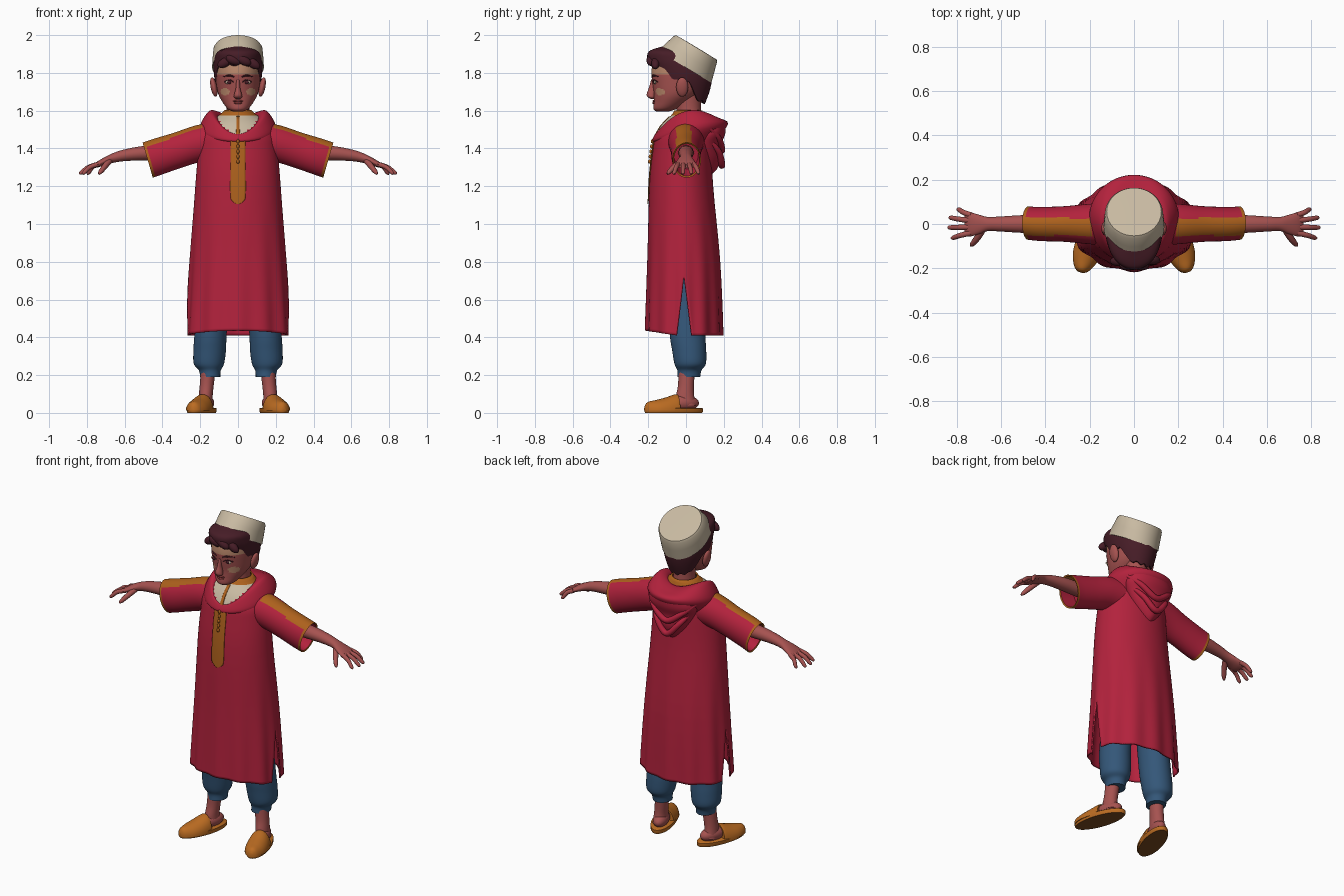
import bpy, bmesh
from math import sin, cos, pi, radians
from mathutils import Vector, Matrix
from mathutils.bvhtree import BVHTree

if "Cube" in bpy.data.objects:
    bpy.data.objects.remove(bpy.data.objects["Cube"])

def material(name, *rgb):
    m = bpy.data.materials.new(name)
    m.use_nodes = True
    m.diffuse_color = (*rgb, 1)
    m.node_tree.nodes["Principled BSDF"].inputs["Base Color"].default_value = (*rgb, 1)
    return m

RED, GOLD = material("robe red", .45, .016, .046), material("trim gold", .42, .12, .012)
CREAM, BLUE = material("cap cream", .58, .49, .36), material("trouser blue", .034, .095, .19)
SKIN, TAN = material("skin", .38, .085, .08), material("light skin", .5, .25, .15)
HAIR, LIP = material("hair", .062, .012, .02), material("lip", .27, .045, .045)
LEATHER, SOLE = material("slipper leather", .5, .15, .016), material("slipper sole", .2, .07, .015)

def smooth(rows, n=5):
    """Rows of numbers refined along a Catmull-Rom curve."""
    out, last = [], len(rows) - 1
    for i in range(last):
        p = [rows[max(0, min(last, i + k))] for k in (-1, 0, 1, 2)]
        for t in [s / n for s in range(n)]:
            out.append(tuple(.5 * (2*b + (c-a)*t + (2*a - 5*b + 4*c - d)*t*t + (3*b - a - 3*c + d)*t**3)
                             for a, b, c, d in zip(*p)))
    return out + [tuple(rows[-1])]

def at(rows, key):
    """Row values interpolated at the given first column."""
    for a, b in zip(rows, rows[1:]):
        if key <= b[0]:
            t = max(0, (key - a[0]) / (b[0] - a[0]))
            return [p + (q - p) * t for p, q in zip(a, b)]
    return rows[-1]

def finish(name, bm, mats, mirror=False, rule=None, thick=0, xf=None):
    bmesh.ops.remove_doubles(bm, verts=bm.verts, dist=1e-4)
    bmesh.ops.recalc_face_normals(bm, faces=bm.faces)
    for f in bm.faces:
        f.material_index = int(rule(f.calc_center_median())) if rule else 0
    if xf:
        bm.transform(xf)
    me = bpy.data.meshes.new(name)
    bm.to_mesh(me)
    bm.free()
    for m in mats:
        me.materials.append(m)
    me.shade_smooth()
    me.set_sharp_from_angle(angle=radians(45))
    ob = bpy.data.objects.new(name, me)
    bpy.context.scene.collection.objects.link(ob)
    if thick:
        s = ob.modifiers.new("Thickness", "SOLIDIFY")
        s.thickness, s.offset = thick, 0
    if mirror:
        ob.modifiers.new("Mirror", "MIRROR")
    return ob

def skin(name, sheets, *mats, wrap=True, cap=True, **kw):
    """Bridge rows of points into a surface."""
    bm = bmesh.new()
    for rows in sheets:
        vs = [[bm.verts.new(p) for p in row] for row in rows]
        n = len(rows[0])
        for a, b in zip(vs, vs[1:]):
            for i in range(n if wrap else n - 1):
                k = (i + 1) % n
                bm.faces.new((a[i], a[k], b[k], b[i]))
        if wrap and cap:
            bm.faces.new(vs[0])
            bm.faces.new(vs[-1])
    return finish(name, bm, mats, **kw)

def ring(c, u, v, n=40):
    c, u, v = Vector(c), Vector(u), Vector(v)
    return [c + u * cos(2*pi*i/n) + v * sin(2*pi*i/n) for i in range(n)]

def upright(name, rows, *mats, n=40, fine=5, **kw):
    """Stack of ellipses: height, centre y, half width, half depth, centre x."""
    rows = smooth([(tuple(r) + (0,))[:5] for r in rows], fine)
    return skin(name, [[ring((x, y, z), (rx, 0, 0), (0, ry, 0), n) for z, y, rx, ry, x in rows]], *mats, **kw)

def tube(name, rows, mat, **kw):
    rows, rings = smooth(rows), []
    for i, r in enumerate(rows):
        t = Vector(rows[min(i+1, len(rows)-1)][:3]) - Vector(rows[max(i-1, 0)][:3])
        u = t.cross(Vector((0, .2, 1))).normalized()
        rings.append(ring(r[:3], u * r[3], t.cross(u).normalized() * r[3], 12))
    return skin(name, [rings], mat, **kw)

def ball(name, loc, size, mat, turn=0, **kw):
    bm = bmesh.new()
    bmesh.ops.create_uvsphere(bm, u_segments=24, v_segments=14, radius=1)
    bm.transform(Matrix.Translation(loc) @ Matrix.Rotation(turn, 4, "Y") @ Matrix.Diagonal((*size, 1)))
    return finish(name, bm, [mat], **kw)

def front_finder(ob):
    """Function giving the front surface y of an object at x, z."""
    tree = BVHTree.FromPolygons([v.co for v in ob.data.vertices], [p.vertices[:] for p in ob.data.polygons])
    return lambda x, z: (tree.ray_cast(Vector((x, -2, z)), Vector((0, 1, 0)))[0] or Vector((0, -.1, 0))).y

# Robe: front and back panels, joined above the side slits
ROBE = smooth([(.40, -.01, .275, .2), (.8, -.012, .25, .187), (1.2, -.025, .222, .165), (1.4, -.02, .205, .15),
               (1.47, -.015, .195, .14), (1.53, -.005, .16, .115), (1.575, .01, .095, .083), (1.6, .012, .068, .07)])
def robe_point(side, s, t):
    hem = .41 + .025 * max(0, cos(side + s * pi / 2))
    z = hem + (1.6 - hem) * t
    a = side + s * (pi / 2 - .2 * max(0, (.72 - z) / .31))
    _, cy, rx, ry = at(ROBE, z)
    k = 1 + .025 * cos(12 * a) * max(0, min(1, (1.1 - z) / .6))
    return Vector((rx * k * sin(a), cy - ry * k * cos(a), z))
def robe_colour(c):
    if c.z > 1.575:
        return 1
    return 2 if c.z > 1.47 and abs(c.x) < c.z - 1.44 and c.y < .02 else 0
robe = skin("robe", [[[robe_point(side, i / 24 - 1, j / 80) for i in range(49)] for j in range(81)]
                     for side in (0, pi)], RED, GOLD, CREAM, wrap=False, rule=robe_colour, thick=.008)

# Gold placket and its buttons
robe_front = front_finder(robe)
placket = smooth([(1.105, .006), (1.12, .028), (1.15, .04), (1.3, .04), (1.44, .038), (1.46, .012), (1.57, .009)], 4)
skin("placket", [[[Vector((w * i / 4, robe_front(w * i / 4, z) - .008, z)) for i in range(-4, 5)]
                  for z, w in placket]], GOLD, wrap=False, thick=.004)
for z in [1.33 + k * .027 for k in range(5)]:
    ball("placket_button", (0, robe_front(0, z) - .014, z), (.008, .008, .011), GOLD)

# Hood collar round the neck, the hanging hood and its folds
loops = smooth([(.095, -.02, .11, 1.53, 1.46, .02), (.115, -.025, .128, 1.57, 1.475, .03),
                (.155, .002, .168, 1.56, 1.472, .055), (.203, .022, .2, 1.53, 1.44, 0), (.17, 0, .15, 1.43, 1.43, 0)])
skin("hood_collar", [[[Vector((rx * sin(a), cy - ry * cos(a),
                               zb + (zf - zb) * ((1 + cos(a)) / 2) ** 2 + s * sin(a) ** 2))
                       for a in [pi * i / 32 for i in range(64)]] for rx, cy, ry, zb, zf, s in loops]], RED, cap=False)
upright("hood_bag", [(1.26, .1, .012, .03), (1.29, .105, .045, .058), (1.35, .11, .09, .076), (1.42, .11, .13, .078),
                     (1.48, .12, .155, .088), (1.54, .12, .14, .09)], RED)
for x, top, low in ((.16, 1.51, 1.39), (.125, 1.45, 1.31)):
    mid = (top + low) / 2
    tube("hood_fold", [(-x, .12, top, .01), (-x * .6, .175, mid, .016), (0, .19, low, .018),
                       (x * .6, .175, mid, .016), (x, .12, top, .01)], RED)

# Sleeves with a gold shoulder stripe and cuff edge
rows = smooth([(.1, 0, 1.44, .03, .1, .1), (.21, 0, 1.425, .02, .095, .09), (.32, 0, 1.39, .022, .092, .08),
               (.42, 0, 1.358, .026, .093, .077), (.478, .004, 1.338, .027, .093, .075)], 9)
rows += [(.474, .004, 1.339, .025, .085, .068), (.38, 0, 1.37, .02, .08, .065)]
def sleeve_colour(c):
    stripe = c.x > .19 and c.z > 1.46 - (c.x - .2) * .33 and -.052 < c.y < .027
    return stripe or c.x > .464 + .29 * (c.z - 1.338)
skin("sleeve", [[ring((x, y, z), (ux, 0, uz), (0, ry, 0), 48) for x, y, z, ux, uz, ry in rows]],
     RED, GOLD, mirror=True, rule=sleeve_colour)

# Arms, palms and fingers
rows = smooth([(.37, 0, 1.378, .04, .042), (.5, 0, 1.375, .038, .04), (.6, 0, 1.364, .031, .034),
               (.66, 0, 1.35, .026, .032), (.7, -.002, 1.335, .022, .044), (.74, -.002, 1.317, .017, .054),
               (.765, -.002, 1.305, .009, .045)])
skin("arm", [[ring((x, y, z), (0, ry, 0), (0, 0, rz), 24) for x, y, z, rz, ry in rows]], SKIN, mirror=True)
for y, tip_x, tip_y in ((.04, .8, .065), (.015, .835, .028), (-.014, .84, -.016), (-.04, .825, -.062)):
    tube("finger", [(.735, y, 1.318, .013), ((.74 + tip_x) / 2, (y + tip_y) / 2, 1.302, .012),
                    (tip_x - .01, tip_y, 1.272, .01), (tip_x, tip_y, 1.264, .004)], SKIN, mirror=True)
tube("thumb", [(.68, -.02, 1.335, .016), (.705, -.06, 1.305, .015), (.727, -.088, 1.277, .012),
               (.737, -.098, 1.264, .005)], SKIN, mirror=True)

# Trousers, ankles and slippers
upright("trouser_leg", [(.19, .015, .053, .06, .147), (.225, .018, .058, .064, .149), (.26, .022, .08, .083, .154),
                        (.33, .017, .086, .09, .15), (.42, .008, .085, .094, .145), (.6, .005, .085, .095, .13),
                        (.9, 0, .1, .1, .11)], BLUE, mirror=True)
upright("ankle", [(.04, 0, .04, .055, .172), (.09, -.005, .037, .048, .171), (.15, 0, .037, .042, .165),
                  (.25, .005, .04, .045, .155)], SKIN, mirror=True)
foot_xf = Matrix.Translation((.192, -.065, 0)) @ Matrix.Rotation(radians(18), 4, "Z")
ball("foot", (0, .055, .052), (.044, .085, .042), SKIN, mirror=True, xf=foot_xf)
upright("slipper_sole", [(0, 0, .06, .157), (.006, 0, .064, .161), (.024, 0, .064, .161), (.027, 0, .06, .157)],
        LEATHER, SOLE, fine=1, mirror=True, xf=foot_xf, rule=lambda c: c.z < .001)
rows = smooth([(-.161, .012, .022), (-.145, .034, .045), (-.1, .056, .056), (-.05, .064, .068),
               (0, .063, .084), (.018, .06, .086)])
skin("slipper_upper", [[[(p.x, p.y, max(p.z, .012)) for p in ring((0, y, .012), (w, 0, 0), (0, 0, h))]
                        for y, w, h in rows]], LEATHER, mirror=True, xf=foot_xf)

# Neck and head, with lighter forehead and cheek patches
upright("neck", [(1.5, .02, .075, .075), (1.6, .015, .06, .065), (1.7, .01, .065, .07)], SKIN)
def face_colour(c):
    cheek = ((abs(c.x) - .068) / .024) ** 2 + ((c.z - 1.7) / .02) ** 2 < 1
    return c.y < -.07 and (c.z > 1.792 or cheek)
head = upright("head", [(1.595, -.125, .025, .03), (1.61, -.11, .055, .062), (1.65, -.076, .085, .094),
                        (1.69, -.05, .105, .12), (1.74, -.035, .115, .142), (1.8, -.03, .12, .153),
                        (1.86, -.03, .117, .145), (1.9, -.06, .09, .1), (1.925, -.07, .04, .05)],
               SKIN, TAN, n=80, fine=8, rule=face_colour)
face = front_finder(head)
upright("nose", [(1.662, -.175, .01, .01), (1.672, -.183, .022, .02), (1.688, -.184, .02, .024),
                 (1.72, -.177, .012, .02), (1.765, -.17, .009, .014)], SKIN, n=20)
ball("ear", (.128, -.02, 1.725), (.017, .032, .052), SKIN, turn=.2, mirror=True)
ball("eye", (.047, face(.047, 1.75) + .002, 1.75), (.021, .007, .01), CREAM, mirror=True)
ball("iris", (.047, face(.047, 1.75) - .002, 1.75), (.011, .006, .01), HAIR, mirror=True)
for name, line in (("eyelid", ((.024, 1.752, .003), (.045, 1.763, .003), (.071, 1.752, .003))),
                   ("eyebrow", ((.02, 1.778, .003), (.045, 1.787, .005), (.08, 1.779, .002)))):
    tube(name, [(x, face(x, z), z, r) for x, z, r in line], HAIR, mirror=True)
ball("upper_lip", (0, face(0, 1.651) + .001, 1.651), (.027, .008, .006), LIP)
ball("lower_lip", (0, face(0, 1.641) + .001, 1.641), (.021, .009, .007), LIP)

# Hair shell following a hairline, with a swept fringe
HAIR_SHAPE = smooth([(1.63, .04, .07, .058), (1.7, .002, .105, .122), (1.76, -.01, .123, .147), (1.82, -.02, .129, .16),
                     (1.87, -.037, .126, .167), (1.915, -.08, .105, .115), (1.94, -.085, .035, .04)])
HAIRLINE = [(-1, 1.64), (-.4, 1.66), (-.2, 1.75), (.25, 1.76), (.4, 1.76), (.55, 1.825), (1, 1.842)]
def hair_point(a, t, k=1):
    low = at(HAIRLINE, cos(a))[1] + .006 * sin(11 * a)
    z = low + (1.94 - low) * t
    _, cy, rx, ry = at(HAIR_SHAPE, z)
    return Vector((rx * k * sin(a), cy - ry * k * cos(a), z))
turns = [pi * i / 36 for i in range(72)]
skin("hair", [[[hair_point(a, 0, .9) for a in turns]] + [[hair_point(a, j / 24) for a in turns] for j in range(25)]],
     HAIR, cap=False)
for x, y, z, tilt in ((-.07, -.168, 1.855, -.5), (-.025, -.187, 1.868, .4), (.03, -.187, 1.866, .5), (.08, -.162, 1.85, .6)):
    ball("hair_fringe", (x, y, z), (.042, .022, .024), HAIR, turn=tilt)

# Tilted round cap
cap_xf = Matrix.Translation((0, -.007, 1.832)) @ Matrix.Rotation(radians(-31), 4, "X")
upright("cap", [(0, 0, .13, .157), (0, 0, .137, .165), (.06, 0, .134, .148), (.108, 0, .13, .134),
                (.12, 0, .123, .126), (.121, 0, .05, .05)], CREAM, n=64, fine=1, xf=cap_xf)
